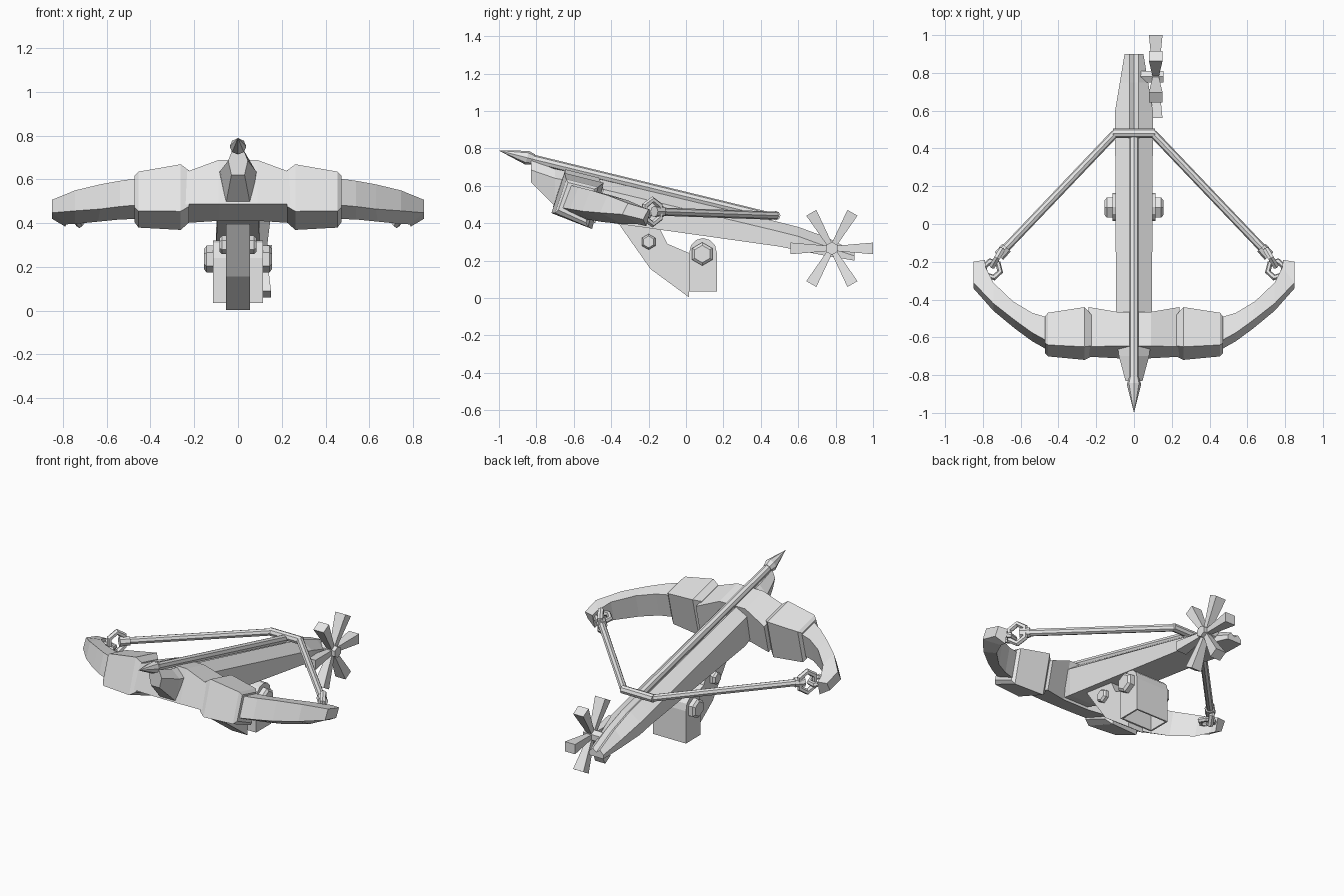
import bpy, bmesh, math
from mathutils import Vector, Matrix

cube = bpy.data.objects.get("Cube")
if cube:
    bpy.data.objects.remove(cube, do_unlink=True)

GREY = (0.8, 0.8, 0.8, 1)
mat = bpy.data.materials.new("plain grey")
mat.use_nodes = True
mat.diffuse_color = GREY
mat.node_tree.nodes["Principled BSDF"].inputs["Base Color"].default_value = GREY


def finish(name, bm, mirror=False):
    bmesh.ops.recalc_face_normals(bm, faces=bm.faces[:])
    mesh = bpy.data.meshes.new(name)
    bm.to_mesh(mesh)
    bm.free()
    mesh.materials.append(mat)
    obj = bpy.data.objects.new(name, mesh)
    bpy.context.collection.objects.link(obj)
    if mirror:
        obj.modifiers.new("Mirror", 'MIRROR').use_mirror_merge = False
    return obj


def loft(name, rings, mirror=False):
    """Skin a row of matching closed cross-sections and cap both ends."""
    bm = bmesh.new()
    rows = [[bm.verts.new(p) for p in ring] for ring in rings]
    n = len(rows[0])
    for a, b in zip(rows, rows[1:]):
        for i in range(n):
            j = (i + 1) % n
            bm.faces.new((a[i], a[j], b[j], b[i]))
    bm.faces.new(rows[0])
    bm.faces.new(rows[-1])
    return finish(name, bm, mirror)


def rod(name, p1, p2, r1, r2=None, sides=8, mirror=False):
    p1, p2 = Vector(p1), Vector(p2)
    axis = p2 - p1
    m = Matrix.Translation((p1 + p2) / 2) @ axis.to_track_quat('Z', 'Y').to_matrix().to_4x4()
    bm = bmesh.new()
    bmesh.ops.create_cone(bm, cap_ends=True, segments=sides, radius1=r1,
                          radius2=r1 if r2 is None else r2, depth=axis.length, matrix=m)
    return finish(name, bm, mirror)


def link_ring(name, centre, u, v, ru, rv, thick):
    """Six-sided link lying in the plane of u and v."""
    u, v, c = Vector(u).normalized(), Vector(v).normalized(), Vector(centre)
    w = u.cross(v)
    rings = []
    for k in range(7):
        t = k * math.tau / 6
        mid = c + u * ru * math.cos(t) + v * rv * math.sin(t)
        out = (mid - c).normalized()
        rings.append([mid + thick * (out * math.cos(q) + w * math.sin(q))
                      for q in (i * math.tau / 6 for i in range(6))])
    return loft(name, rings, True)


# Bow parts lie in a plane that rises toward the front
TILT = math.radians(14)
C, S = math.cos(TILT), math.sin(TILT)


def bow_section(xb, yb, xf, yf, low, high):
    def place(x, y, w):
        u = (y + 0.55 - S * high) / C
        return (x, -0.55 + u * C + w * S, 0.53 - u * S + w * C)
    return [place(xb, yb, high), place(xf, yf, high),
            place(xf, yf - 0.015, low + 0.03), place(xb, yb, low)]


def bow_part(name, sections, mirror=True):
    loft(name, [bow_section(*s) for s in sections], mirror)


bow_part("bow_arm", [(.44, -.50, .44, -.63, -.105, .055),
                     (.54, -.47, .54, -.575, -.10, .055),
                     (.64, -.41, .63, -.51, -.095, .055),
                     (.745, -.31, .745, -.42, -.08, .05),
                     (.785, -.23, .85, -.31, -.06, .035),
                     (.79, -.19, .85, -.20, -.06, .03)])
bow_part("bow_clamp", [(.225, -.48, .225, -.645, -.12, .085),
                       (.262, -.44, .262, -.65, -.145, .11),
                       (.455, -.47, .455, -.64, -.14, .08),
                       (.472, -.49, .472, -.63, -.12, .065)])
bow_part("crossbar", [(x, yb, x, yf, lo, hi) for x, yb, yf, lo, hi in
                      ((-.24, -.44, -.65, -.11, .075), (-.09, -.465, -.645, -.11, .13),
                       (.09, -.465, -.645, -.11, .13), (.24, -.44, -.65, -.11, .075))], False)


# Stock with a shallow groove along the top
def stock_section(y, half, base, top, bottom):
    side = [(.025, top), (half, top - min(.05, (top - bottom) / 2)), (base, bottom)]
    return ([(0, y, top - .02)] + [(x, y, z) for x, z in side]
            + [(-x, y, z) for x, z in reversed(side)])


loft("stock", [stock_section(*s) for s in ((-.83, .045, .03, .735, .62),
                                           (-.70, .08, .055, .69, .49),
                                           (-.62, .09, .07, .675, .45),
                                           (-.46, .095, .095, .635, .41),
                                           (.50, .10, .10, .405, .275),
                                           (.60, .10, .10, .38, .255),
                                           (.75, .075, .075, .325, .225),
                                           (.90, .05, .05, .25, .20))])

# Bolt lying in the groove
rod("bolt_shaft", (0, -.84, .747), (0, .46, .43), .025)
rod("bolt_head", (0, -.85, .75), (0, -1, .788), .038, 0)
rod("bolt_collar", (0, -.815, .741), (0, -.85, .75), .028, .038)

# Bowstring and its links
rod("string_side", (.70, -.15, .462), (.10, .48, .44), .022, mirror=True)
rod("string_middle", (-.11, .48, .44), (.11, .48, .44), .025)
rod("string_socket", (.675, -.125, .462), (.715, -.17, .462), .03, mirror=True)
link_ring("string_link", (.725, -.18, .46), (0, 0, 1), (.5, -.85, 0), .065, .055, .018)
link_ring("arm_hook", (.752, -.24, .45), (1, .3, 0), (-.3, 1, -.2), .045, .045, .016)


# Side profile pulled through the width
def slab(name, profile, half):
    return loft(name, [[(x, y, z) for y, z in profile] for x in (-half, half)])


slab("support_leg", [(-.40, .43), (-.355, .39), (-.19, .155), (.017, .003), (.017, .24),
                     (-.10, .29), (-.15, .39), (-.15, .43)], .055)

# Arched hollow bracket, open underneath
arch = [(.017, .035), (.017, .24)]
arch += [(.091 - .074 * math.cos(t), .245 + .075 * math.sin(t))
         for t in (math.pi * k / 6 for k in range(1, 6))]
arch += [(.165, .24), (.165, .035)]
bracket = slab("bracket", arch, .115)
bm = bmesh.new()
bm.from_mesh(bracket.data)
under = [f for f in bm.faces if f.calc_center_median().z < .05]
bmesh.ops.delete(bm, geom=under, context='FACES')
bm.to_mesh(bracket.data)
bm.free()
wall = bracket.modifiers.new("Wall", 'SOLIDIFY')
wall.thickness = .014
wall.offset = -1

# Pivot bolts with chamfered hexagonal heads
for name, y, z, r, x in (("upper_pivot", -.20, .30, .042, .085),
                         ("lower_pivot", .087, .235, .062, .155)):
    rod(name, (-x + .012, y, z), (x - .012, y, z), r, sides=6)
    rod(name + "_cap", (x - .012, y, z), (x, y, z), r, r * .75, 6, True)

# Winding wheel with six flared spokes
HUB = Vector((.115, .78, .265))
rod("wheel_axle", (.03, .78, .265), (.155, .78, .265), .035, sides=6)
for k in range(6):
    t = k * math.tau / 6
    out = Vector((0, math.cos(t), math.sin(t)))
    side = Vector((0, -math.sin(t), math.cos(t)))
    rings = []
    for dist, wide, deep in ((.02, .014, .016), (.22, .031, .036)):
        rings.append([HUB + out * dist + side * wide * a + Vector((deep * b, 0, 0))
                      for a, b in ((1, 1), (-1, 1), (-1, -1), (1, -1))])
    loft("wheel_spoke", rings)
